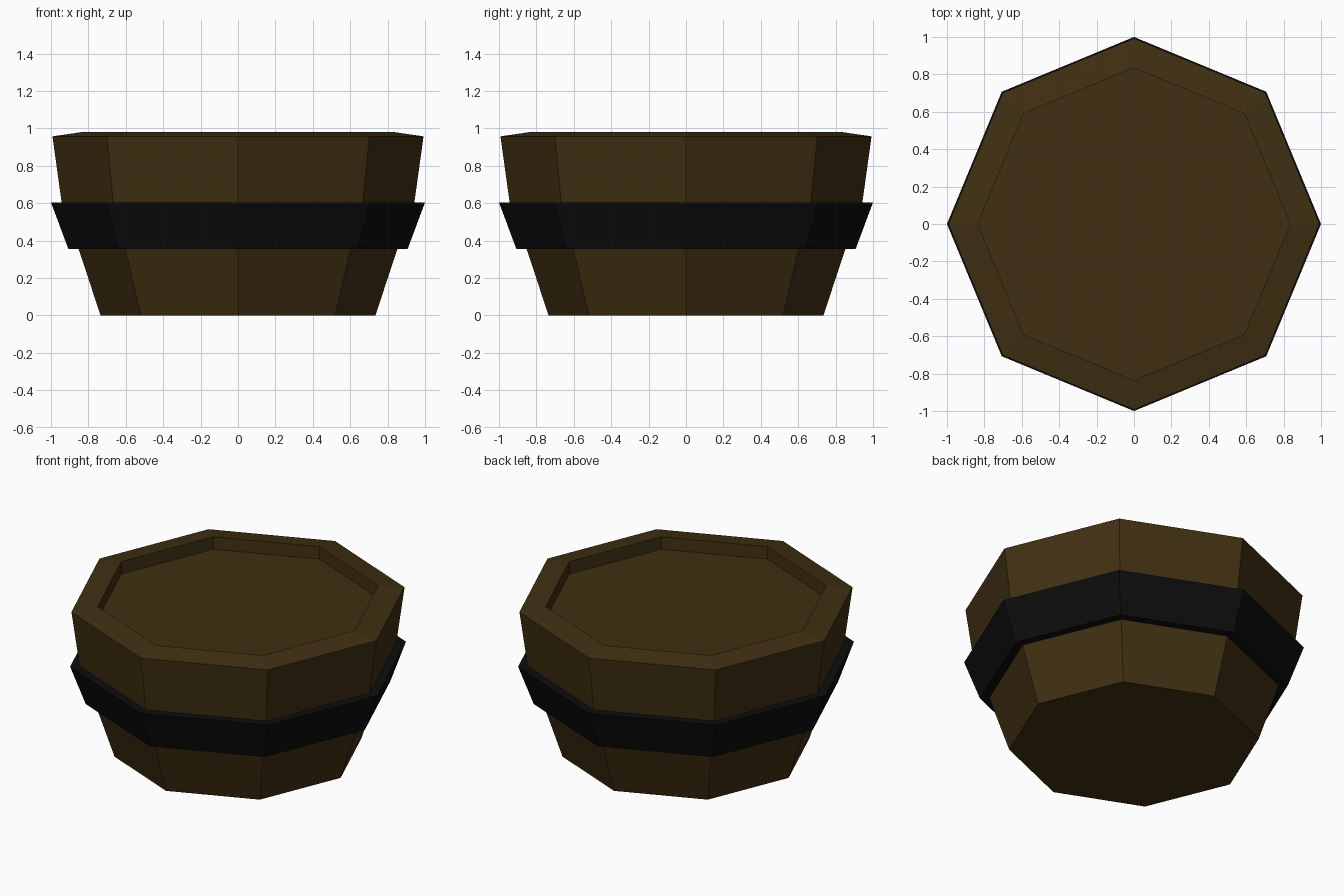
import bpy, bmesh, math

if "Cube" in bpy.data.objects:
    bpy.data.objects.remove(bpy.data.objects["Cube"])

SIDES = 8


def material(name, rgb):
    m = bpy.data.materials.new(name)
    m.diffuse_color = (*rgb, 1.0)
    m.use_nodes = True
    m.node_tree.nodes["Principled BSDF"].inputs["Base Color"].default_value = m.diffuse_color
    return m


wood = material("dark wood", (0.052, 0.029, 0.006))
iron = material("black iron", (0.004, 0.004, 0.004))

# (radius, height) profile, from the base up over the rim to the recessed lid
profile = [
    (0.735, 0.0),
    (0.852, 0.355),   # under the band
    (0.907, 0.355),   # band lower edge
    (1.0, 0.604),     # band upper edge
    (0.943, 0.604),   # above the band
    (0.992, 0.957),   # outer rim
    (0.835, 0.98),    # inner rim
    (0.835, 0.90),    # lid level
]
BAND = {1, 2, 3}      # profile segments made of iron

# Barrel tub with the hoop raised from its wall
bm = bmesh.new()
rings = [[bm.verts.new((r * math.cos(2 * math.pi * i / SIDES),
                        r * math.sin(2 * math.pi * i / SIDES), z))
          for i in range(SIDES)] for r, z in profile]
for s, (lo, hi) in enumerate(zip(rings, rings[1:])):
    for i in range(SIDES):
        j = (i + 1) % SIDES
        f = bm.faces.new((lo[i], lo[j], hi[j], hi[i]))
        f.material_index = 1 if s in BAND else 0

# Base and recessed lid
bm.faces.new(rings[0][::-1])
bm.faces.new(rings[-1])

mesh = bpy.data.meshes.new("banded_tub")
bm.to_mesh(mesh)
bm.free()
mesh.materials.append(wood)
mesh.materials.append(iron)
obj = bpy.data.objects.new("banded_tub", mesh)
bpy.context.collection.objects.link(obj)
